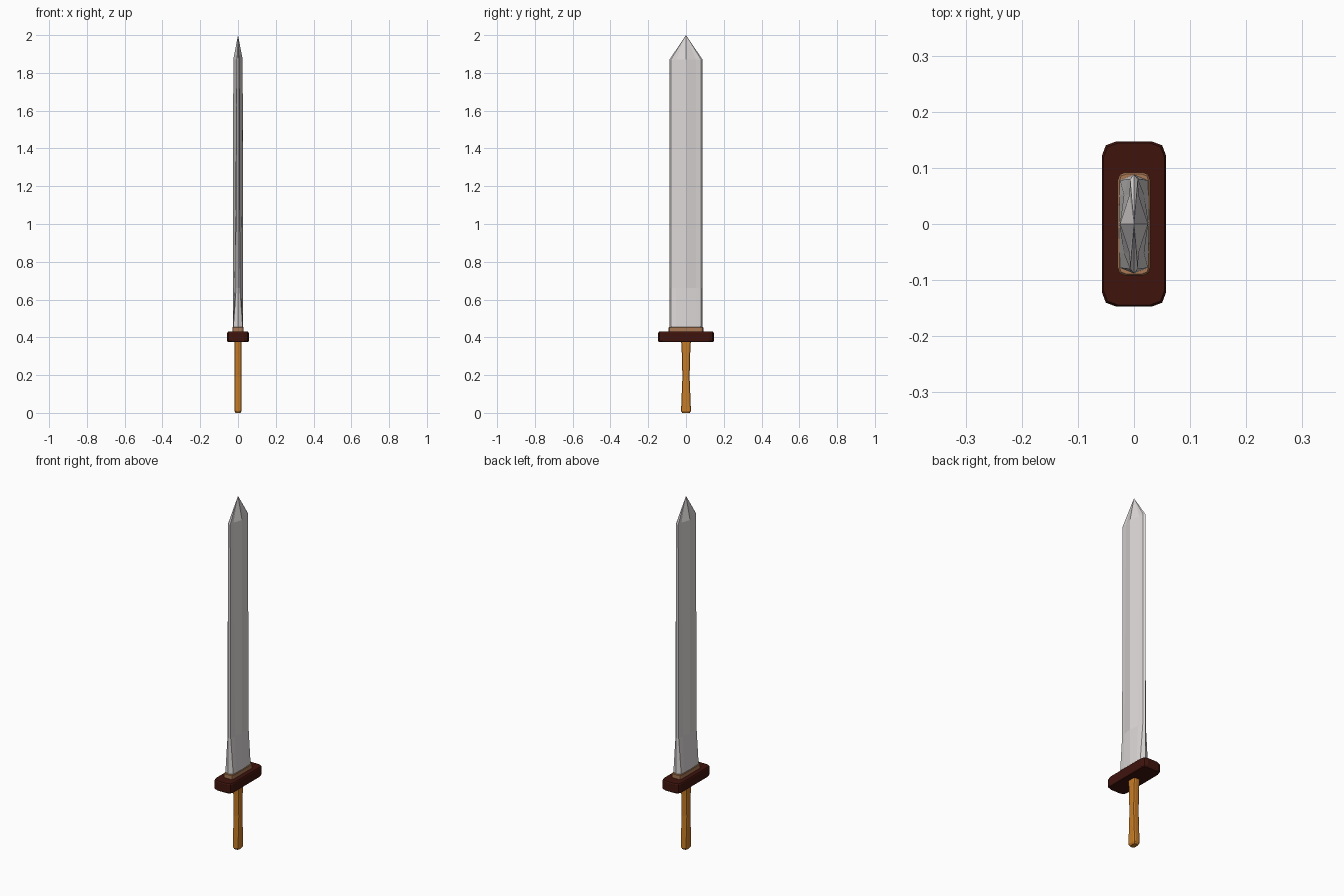
import bpy

if "Cube" in bpy.data.objects:
    bpy.data.objects.remove(bpy.data.objects["Cube"])


def material(name, color):
    m = bpy.data.materials.new(name)
    m.diffuse_color = (*color, 1)
    m.use_nodes = True
    m.node_tree.nodes["Principled BSDF"].inputs["Base Color"].default_value = m.diffuse_color
    return m


def ring(quarter):
    """Mirror a quarter outline, listed from the +x side to the +y side, into a full loop."""
    half = quarter + [(-x, y) for x, y in reversed(quarter) if x > 0]
    return half + [(x, -y) for x, y in reversed(half) if y > 0]


def loft(name, sections, mat, tip=None):
    """Skin a stack of (z, quarter outline) sections, capped or closed to a point."""
    verts, faces = [], []
    for z, quarter in sections:
        loop = ring(quarter)
        n = len(loop)
        verts += [(x, y, z) for x, y in loop]
    for s in range(len(sections) - 1):
        for i in range(n):
            a, b = s * n + i, s * n + (i + 1) % n
            faces.append((a, b, b + n, a + n))
    top = (len(sections) - 1) * n
    faces.append(tuple(reversed(range(n))))
    if tip is None:
        faces.append(tuple(range(top, top + n)))
    else:
        verts.append((0, 0, tip))
        faces += [(top + i, top + (i + 1) % n, len(verts) - 1) for i in range(n)]
    mesh = bpy.data.meshes.new(name)
    mesh.from_pydata(verts, [], faces)
    mesh.materials.append(mat)
    mesh.validate()
    ob = bpy.data.objects.new(name, mesh)
    bpy.context.collection.objects.link(ob)
    return ob


def block(x, y, c):
    """Quarter of a rectangle with a two-step cut corner."""
    return [(x, y - c), (x - c * 0.27, y - c * 0.27), (x - c, y)]


steel = material("steel", (0.72, 0.68, 0.68))
brass = material("brass", (0.40, 0.19, 0.09))
dark_wood = material("dark_wood", (0.05, 0.007, 0.004))
grip_wood = material("grip_wood", (0.56, 0.2, 0.02))

# Grip, slightly waisted
loft("grip", [(0, block(0.014, 0.020, 0.009)),
              (0.01, block(0.019, 0.026, 0.010)),
              (0.07, block(0.019, 0.024, 0.010)),
              (0.19, block(0.019, 0.019, 0.010)),
              (0.31, block(0.019, 0.022, 0.010)),
              (0.385, block(0.019, 0.026, 0.010))], grip_wood)

# Guard with eased top and bottom rims
loft("guard", [(0.375, block(0.054, 0.144, 0.025)),
               (0.38, block(0.057, 0.147, 0.025)),
               (0.424, block(0.057, 0.147, 0.025)),
               (0.43, block(0.054, 0.144, 0.025))], dark_wood)

# Collar at the blade root
loft("collar", [(0.425, block(0.029, 0.092, 0.014)),
                (0.452, block(0.029, 0.092, 0.014)),
                (0.456, block(0.026, 0.089, 0.012))], brass)

# Blade: thick root thinning to a ridged section with fine edges, then the point
loft("blade", [(0.45, [(0.027, 0), (0.026, 0.052), (0.025, 0.078), (0.0, 0.088)]),
               (0.66, [(0.026, 0), (0.018, 0.052), (0.010, 0.080), (0.0, 0.088)]),
               (1.87, [(0.025, 0), (0.008, 0.052), (0.007, 0.080), (0.0, 0.088)])],
     steel, tip=2.0)
